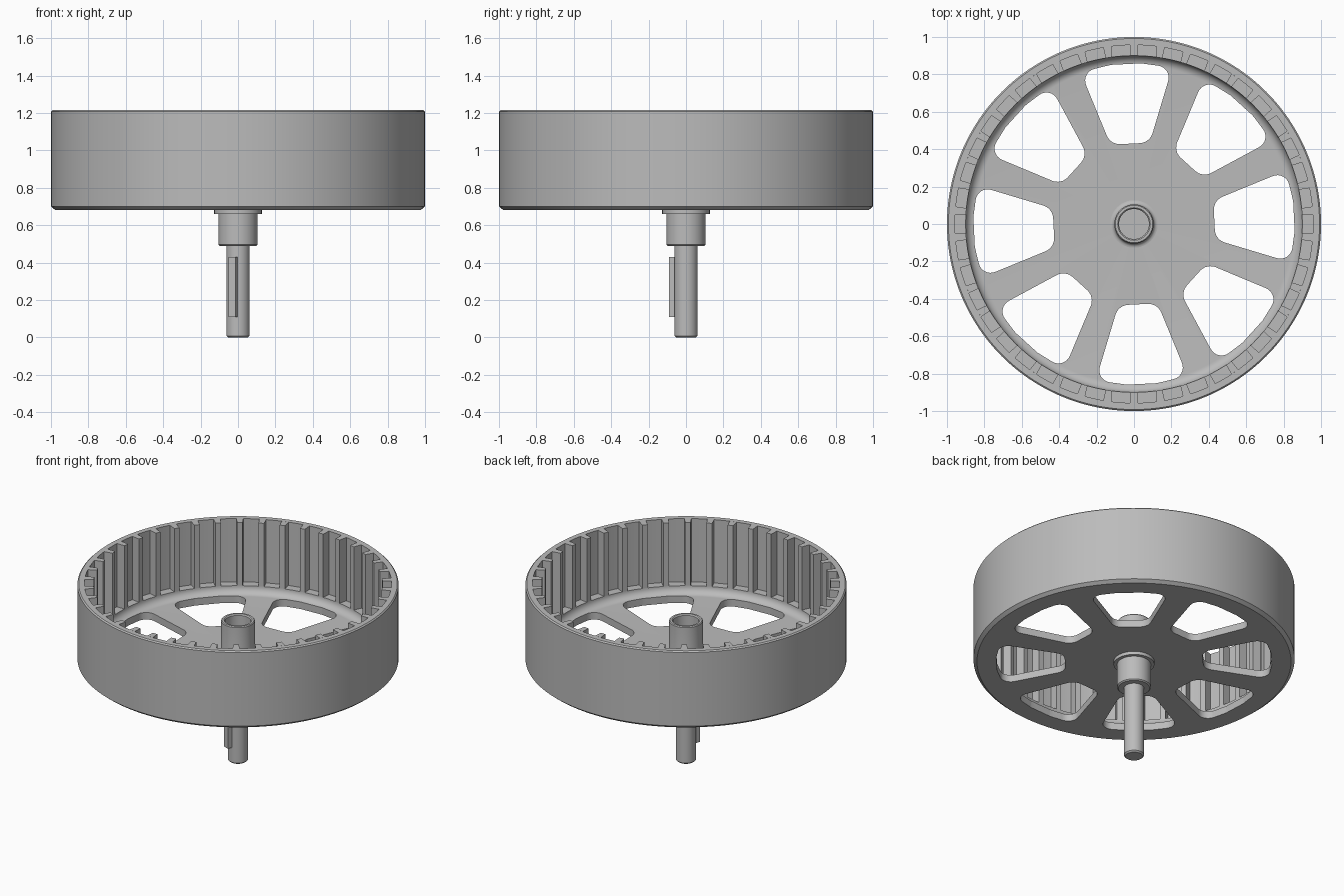
import bpy, bmesh, math
from mathutils import Vector, Matrix

if "Cube" in bpy.data.objects:
    bpy.data.objects.remove(bpy.data.objects["Cube"])

steel = bpy.data.materials.new("grey steel")
steel.diffuse_color = (0.5, 0.5, 0.5, 1)
steel.use_nodes = True
steel.node_tree.nodes["Principled BSDF"].inputs["Base Color"].default_value = steel.diffuse_color


def finish(name, bm):
    bmesh.ops.recalc_face_normals(bm, faces=bm.faces)
    me = bpy.data.meshes.new(name)
    bm.to_mesh(me)
    bm.free()
    me.materials.append(steel)
    ob = bpy.data.objects.new(name, me)
    bpy.context.collection.objects.link(ob)
    return ob


def smooth(ob):
    bpy.ops.object.select_all(action='DESELECT')
    ob.select_set(True)
    bpy.context.view_layer.objects.active = ob
    bpy.ops.object.shade_smooth_by_angle(angle=math.radians(30))


def lathe(name, profile, steps):
    """Revolve a profile of (radius, z) that starts and ends on the axis."""
    bm = bmesh.new()
    rings = []
    for r, z in profile:
        n = 1 if r == 0 else steps
        rings.append([bm.verts.new((r * math.cos(math.tau * i / n),
                                    r * math.sin(math.tau * i / n), z)) for i in range(n)])
    for a, b in zip(rings, rings[1:]):
        for i in range(steps):
            j = (i + 1) % steps
            quad = [a[i % len(a)], a[j % len(a)], b[j % len(b)], b[i % len(b)]]
            bm.faces.new(list(dict.fromkeys(quad)))
    return finish(name, bm)


def prism(bm, points, z0, z1):
    """Extrude a flat outline between two heights."""
    low = [bm.verts.new((x, y, z0)) for x, y in points]
    high = [bm.verts.new((x, y, z1)) for x, y in points]
    bm.faces.new(low)
    bm.faces.new(high)
    for i in range(len(points)):
        j = (i + 1) % len(points)
        bm.faces.new((low[i], low[j], high[j], high[i]))


def rounded(corners, radii, steps=8):
    """Replace each corner of an outline with a circular fillet."""
    out = []
    for i, (c, rad) in enumerate(zip(corners, radii)):
        c = Vector(c)
        if rad == 0:
            out.append(c)
            continue
        d1 = (Vector(corners[i - 1]) - c).normalized()
        d2 = (Vector(corners[(i + 1) % len(corners)]) - c).normalized()
        half = d1.angle(d2) / 2
        centre = c + (d1 + d2).normalized() * rad / math.sin(half)
        start = c + d1 * rad / math.tan(half) - centre
        end = c + d2 * rad / math.tan(half) - centre
        sweep = start.angle_signed(end)
        for k in range(steps + 1):
            out.append(centre + Matrix.Rotation(-sweep * k / steps, 2) @ start)
    return out


# Cup-shaped shell: floor, fillet, magnet ledge and outer wall
TOP, LEDGE, FLOOR, BASE = 1.215, 0.78, 0.73, 0.682
fillet = [(0.85 + 0.05 * math.cos(a), LEDGE + 0.05 * math.sin(a))
          for a in [-math.pi / 2 * k / 8 for k in range(9)]]
shell = lathe("rotor_shell", [(0, BASE), (0.978, BASE), (1, 0.7), (1, 1.207), (0.992, TOP),
                              (0.957, TOP), (0.957, LEDGE)] + fillet + [(0, FLOOR)], 168)

# Eight rounded windows cut through the floor
corners = [(0.43, -0.105), (0.825, -0.245), (0.856, -0.08),
           (0.856, 0.08), (0.825, 0.245), (0.43, 0.105)]
outline = rounded(corners, [0.075, 0.065, 0, 0, 0.065, 0.075])
bm = bmesh.new()
for k in range(8):
    turn = Matrix.Rotation(math.radians(2.8 + 45 * k), 2)
    prism(bm, [turn @ p for p in outline], 0.6, 0.85)
cutter = finish("window_cutter", bm)
cutter.hide_render = True
cut = shell.modifiers.new("windows", 'BOOLEAN')
cut.operation = 'DIFFERENCE'
cut.solver = 'EXACT'
cut.object = cutter
bpy.context.view_layer.objects.active = shell
bpy.ops.object.modifier_apply(modifier="windows")
bpy.data.objects.remove(cutter)
smooth(shell)

# Ribs separating the 42 straight-sided magnet slots
COUNT = 42
bm = bmesh.new()
for k in range(COUNT):
    turn = Matrix.Rotation(math.tau * (k + 0.5) / COUNT, 2)
    pts = []
    for r, side in ((0.9, -1), (0.957, -1), (0.957, 1), (0.9, 1)):
        a = side * (math.pi / COUNT - math.asin(0.05 / r))
        pts.append(turn @ Vector((r * math.cos(a), r * math.sin(a))))
    prism(bm, pts, LEDGE, TOP)
finish("magnet_ribs", bm)

# Hub with lower collar, base fillet and blind bore
base_fillet = [(0.127 - 0.022 * math.sin(a), 0.752 - 0.022 * math.cos(a))
               for a in [math.pi / 2 * k / 5 for k in range(6)]]
smooth(lathe("hub", [(0, 0.49), (0.098, 0.49), (0.105, 0.497), (0.105, 0.66), (0.127, 0.66)]
             + base_fillet
             + [(0.105, 0.96), (0.1, 0.966), (0.087, 0.966), (0.08, 0.958),
                (0.08, 0.75), (0, 0.75)], 64))

# Drive shaft with chamfered tip
smooth(lathe("shaft", [(0, 0), (0.053, 0), (0.0625, 0.009), (0.0625, 0.5), (0, 0.5)], 48))

# Key set into the shaft, turned slightly off the front
bm = bmesh.new()
turn = Matrix.Rotation(math.radians(-21), 2)
prism(bm, [turn @ Vector(p) for p in ((-0.02, -0.09), (0.02, -0.09), (0.02, -0.03), (-0.02, -0.03))],
      0.11, 0.43)
finish("shaft_key", bm)
